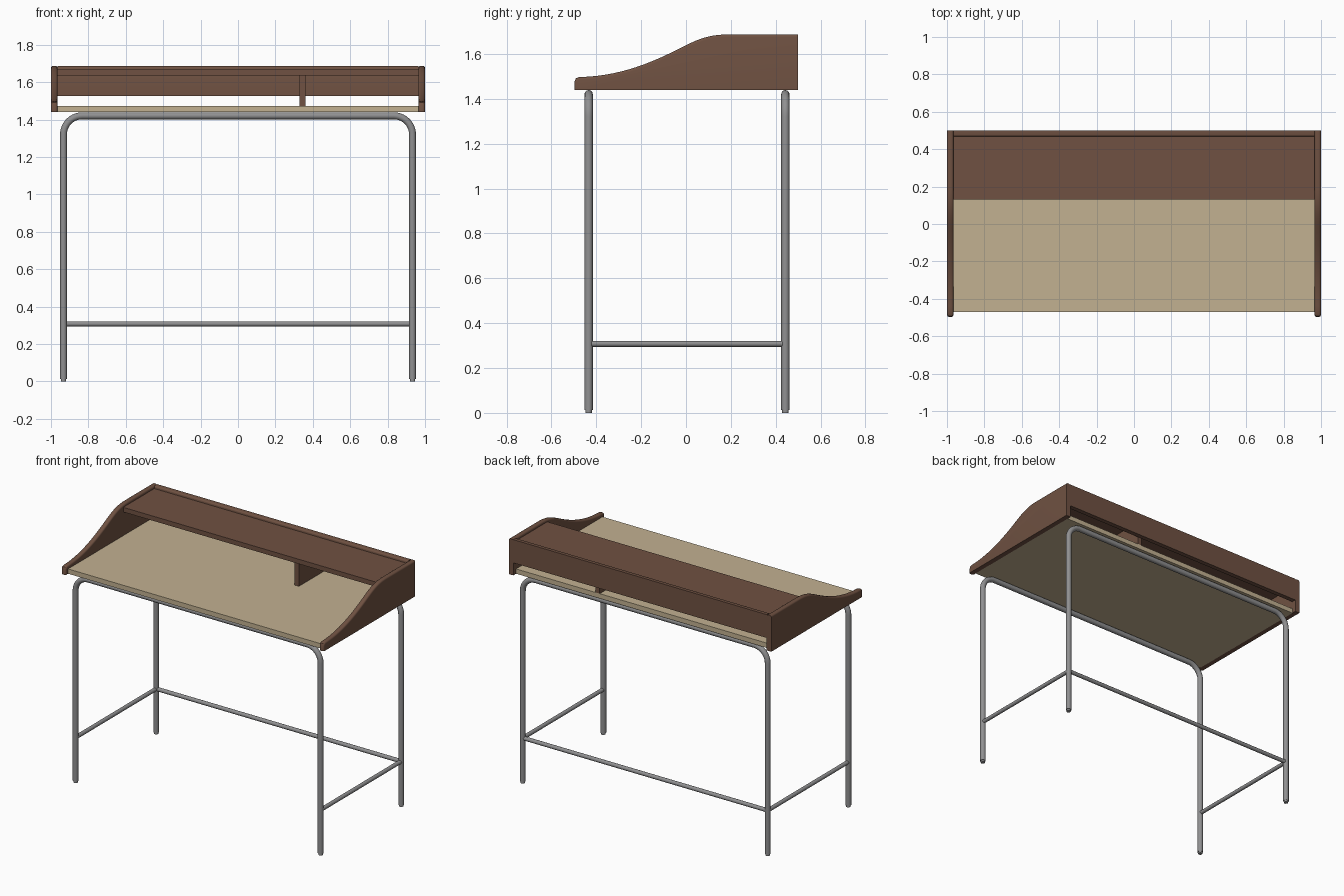
import bpy, bmesh, math
from mathutils import Vector
from mathutils.geometry import interpolate_bezier

if "Cube" in bpy.data.objects:
    bpy.data.objects.remove(bpy.data.objects["Cube"])


def material(name, rgb):
    m = bpy.data.materials.new(name)
    m.diffuse_color = (*rgb, 1)
    m.use_nodes = True
    m.node_tree.nodes["Principled BSDF"].inputs["Base Color"].default_value = m.diffuse_color
    return m


WOOD = material("brown wood", (0.16, 0.083, 0.054))
TAN = material("tan laminate", (0.54, 0.44, 0.285))
STEEL = material("grey steel", (0.28, 0.28, 0.285))


def finish(name, bm, mat, smooth=True):
    bmesh.ops.recalc_face_normals(bm, faces=bm.faces)
    me = bpy.data.meshes.new(name)
    bm.to_mesh(me)
    bm.free()
    me.materials.append(mat)
    ob = bpy.data.objects.new(name, me)
    bpy.context.collection.objects.link(ob)
    if smooth:
        shade(ob)
    return ob


def shade(ob):
    bpy.ops.object.select_all(action='DESELECT')
    ob.select_set(True)
    bpy.context.view_layer.objects.active = ob
    bpy.ops.object.shade_smooth_by_angle(angle=math.radians(35))


def box(name, x, y, z, mat, round_top=0):
    bm = bmesh.new()
    bmesh.ops.create_cube(bm, size=1)
    for v in bm.verts:
        v.co = [r[0] if c < 0 else r[1] for c, r in zip(v.co, (x, y, z))]
    if round_top:  # round the front top edge
        es = [e for e in bm.edges
              if all(v.co.z == z[1] or abs(v.co.z - z[1]) < 1e-5 for v in e.verts)
              and all(abs(v.co.y - y[0]) < 1e-5 for v in e.verts)]
        bmesh.ops.bevel(bm, geom=es, offset=round_top, segments=3, profile=0.5, affect='EDGES')
    return finish(name, bm, mat, bool(round_top))


def tube(name, points, radius, mat=STEEL):
    cu = bpy.data.curves.new(name, 'CURVE')
    cu.dimensions = '3D'
    cu.bevel_depth = radius
    cu.bevel_resolution = 4
    cu.use_fill_caps = True
    sp = cu.splines.new('POLY')
    sp.points.add(len(points) - 1)
    for p, co in zip(sp.points, points):
        p.co = (*co, 1)
    cu.materials.append(mat)
    ob = bpy.data.objects.new(name, cu)
    bpy.context.collection.objects.link(ob)
    bpy.ops.object.select_all(action='DESELECT')
    ob.select_set(True)
    bpy.context.view_layer.objects.active = ob
    bpy.ops.object.convert(target='MESH')
    shade(bpy.context.view_layer.objects.active)


# Curved side panels with rounded top and front edges
Z0, Z1, YB = 1.44, 1.687, 0.5


def side_panel(name, x0, x1):
    def curve(*pts):
        return [tuple(p) for p in interpolate_bezier(*[Vector(p) for p in pts], 14)]
    prof = [(YB, Z0), (-0.497, Z0), (-0.497, 1.476), (-0.491, 1.491)]
    prof += curve((-0.476, 1.497), (-0.3, 1.5), (-0.16, 1.56), (-0.06, 1.609))
    prof += curve((-0.06, 1.609), (0.03, 1.653), (0.08, Z1), (0.19, Z1))[1:]
    prof.append((YB, Z1))
    bm = bmesh.new()
    face = bm.faces.new([bm.verts.new((x0, p[0], p[1])) for p in prof])
    ext = bmesh.ops.extrude_face_region(bm, geom=[face])
    for v in ext['geom']:
        if isinstance(v, bmesh.types.BMVert):
            v.co.x = x1
    bmesh.ops.recalc_face_normals(bm, faces=bm.faces)
    es = []
    for e in bm.edges:
        a, b = (v.co for v in e.verts)
        along = abs(a.x - b.x) < 1e-5
        bottom = max(a.z, b.z) < Z0 + 1e-4
        back = min(a.y, b.y) > YB - 1e-4
        if along and not bottom and not back:
            es.append(e)
    bmesh.ops.bevel(bm, geom=es, offset=0.012, segments=4, profile=0.5,
                    affect='EDGES', clamp_overlap=False)
    finish(name, bm, WOOD)


side_panel("left_side_panel", -1.0, -0.965)
side_panel("right_side_panel", 0.965, 1.0)

# Desk top, back board, shelf and divider
W = (-0.966, 0.966)
box("desk_top", W, (-0.47, 0.47), (1.44, 1.473), TAN)
box("back_board", W, (0.468, 0.5), (1.526, 1.686), WOOD, 0.01)
box("shelf", W, (0.13, 0.47), (1.636, 1.668), WOOD)
box("divider", (0.328, 0.362), (0.145, 0.47), (1.473, 1.637), WOOD)

# Bent tube leg frames with feet
LX, R, BEND, ZT, ZS = 0.933, 0.0185, 0.1, 1.4205, 0.308
YS = {"front": -0.434, "back": 0.443}
for end, y in YS.items():
    arc = [(LX - BEND + BEND * math.cos(a), y, ZT - BEND + BEND * math.sin(a))
           for a in (math.radians(d) for d in range(0, 91, 9))]
    right = [(LX, y, 0.012)] + arc
    path = right + [(-p[0], p[1], p[2]) for p in reversed(right)]
    tube(end + "_leg_frame", path, R)
    for side, s in (("left", -1), ("right", 1)):
        tube(f"{end}_{side}_foot", [(s * LX, y, 0), (s * LX, y, 0.02)], 0.0145)

# Stretchers: both sides and the back
for side, s in (("left", -1), ("right", 1)):
    tube(side + "_stretcher", [(s * LX, YS["front"], ZS), (s * LX, YS["back"], ZS)], 0.0135)
tube("back_stretcher", [(-LX, YS["back"], ZS), (LX, YS["back"], ZS)], 0.0135)
